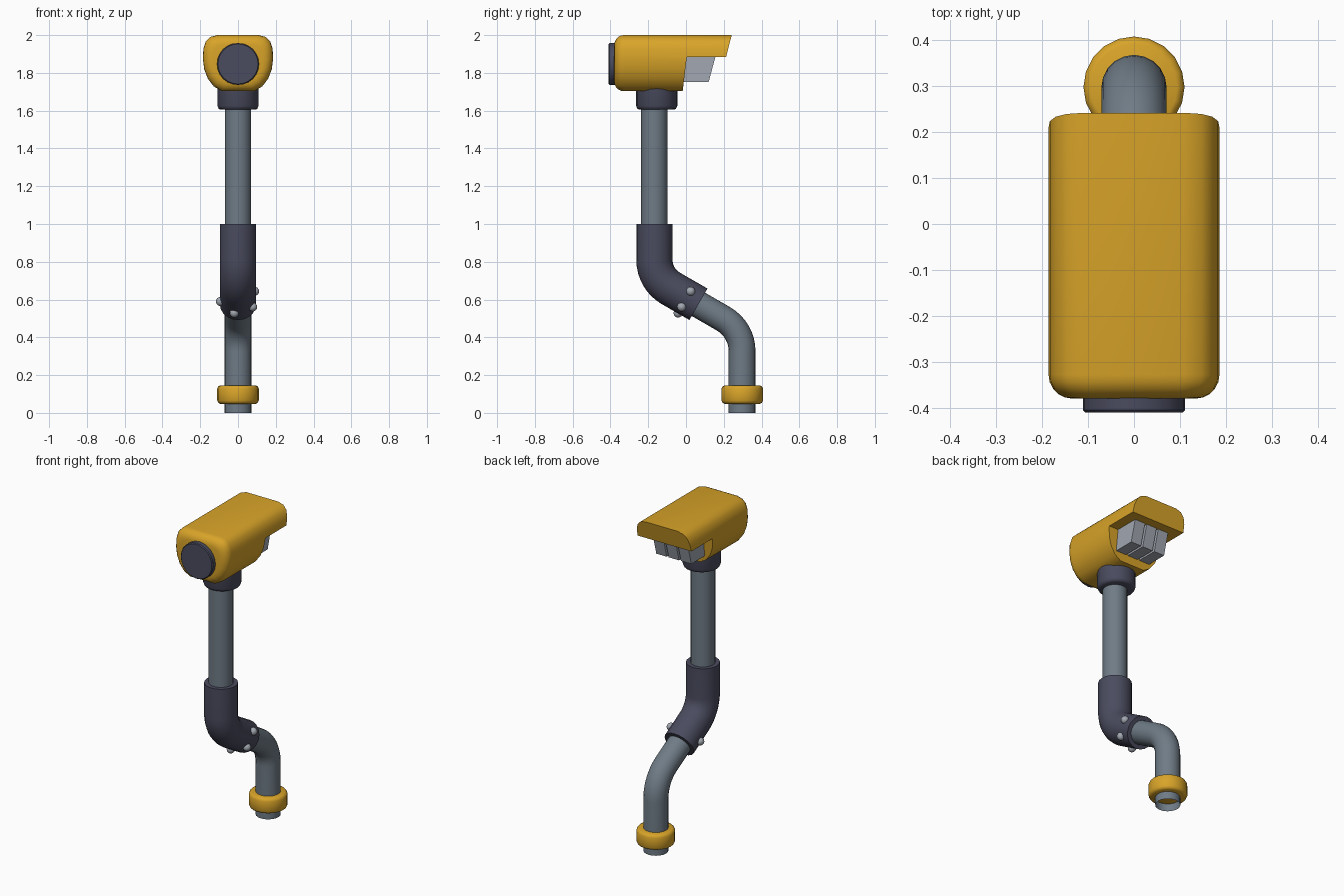
import bpy, bmesh, math
from mathutils import Vector

if "Cube" in bpy.data.objects:
    bpy.data.objects.remove(bpy.data.objects["Cube"])


def material(name, rgb):
    m = bpy.data.materials.new(name)
    m.diffuse_color = (*rgb, 1)
    m.use_nodes = True
    m.node_tree.nodes["Principled BSDF"].inputs["Base Color"].default_value = m.diffuse_color
    return m


YELLOW = material("yellow paint", (0.69, 0.37, 0.022))
DARK = material("dark slate", (0.068, 0.070, 0.112))
STEEL = material("blue grey steel", (0.16, 0.20, 0.24))
LIGHT = material("light grey", (0.36, 0.39, 0.44))


def finish(bm, name, mat, smooth=True):
    bmesh.ops.recalc_face_normals(bm, faces=bm.faces)
    me = bpy.data.meshes.new(name)
    bm.to_mesh(me)
    bm.free()
    ob = bpy.data.objects.new(name, me)
    bpy.context.collection.objects.link(ob)
    me.materials.append(mat)
    if smooth:
        smooth_object(ob)
    return ob


def smooth_object(ob):
    bpy.ops.object.select_all(action='DESELECT')
    bpy.context.view_layer.objects.active = ob
    ob.select_set(True)
    bpy.ops.object.shade_smooth_by_angle(angle=math.radians(40))


def skin(bm, rings, cap_start=True, cap_end=True):
    """Bridge closed rings of points and cap the ends."""
    vs = [[bm.verts.new(p) for p in r] for r in rings]
    n = len(vs[0])
    for a, b in zip(vs, vs[1:]):
        for i in range(n):
            j = (i + 1) % n
            bm.faces.new((a[i], a[j], b[j], b[i]))
    if cap_start:
        bm.faces.new(vs[0])
    if cap_end:
        bm.faces.new(vs[-1])


def sweep(name, pts, mat, cap_start=True, sides=20):
    """Round section swept along (y, z, radius) points in the x = 0 plane."""
    bm = bmesh.new()
    P = [Vector((0, y, z)) for y, z, r in pts]
    rings = []
    for k, (y, z, r) in enumerate(pts):
        t = (P[min(k + 1, len(P) - 1)] - P[max(k - 1, 0)]).normalized()
        u, v = Vector((1, 0, 0)), t.cross(Vector((1, 0, 0)))
        rings.append([P[k] + r * (math.cos(a) * u + math.sin(a) * v)
                      for a in (2 * math.pi * i / sides for i in range(sides))])
    skin(bm, rings, cap_start)
    return finish(bm, name, mat)


def bent(a, corner, b, trim, r, steps=8):
    """Path a - corner - b with a rounded corner."""
    a, c, b = Vector(a), Vector(corner), Vector(b)
    d1, d2 = (a - c).normalized(), (b - c).normalized()
    half = d1.angle(d2) / 2
    R = trim * math.tan(half)
    o = c + (d1 + d2).normalized() * trim / math.cos(half)
    s, e = (c + d1 * trim - o) / R, (c + d2 * trim - o) / R
    w = s.angle(e)
    arc = [o + R * (s * math.sin(w * (1 - i / steps)) + e * math.sin(w * i / steps)) / math.sin(w)
           for i in range(steps + 1)]
    return [(p.x, p.y, r) for p in [a, *arc, b]]


# Pipes, bent sleeve and collars
sweep("lower_pipe", bent((0.297, 0), (0.297, 0.441), (0.0, 0.6125), 0.115, 0.071), STEEL, False)
sweep("upper_pipe", [(-0.167, 0.9, 0.07), (-0.167, 1.72, 0.07)], STEEL)
sweep("bent_sleeve", bent((-0.167, 1.0), (-0.167, 0.709), (0.066, 0.575), 0.1, 0.096), DARK)
sweep("base_ring", [(0.298, 0.048, 0.094), (0.298, 0.053, 0.104), (0.298, 0.065, 0.11),
                    (0.298, 0.128, 0.11), (0.298, 0.14, 0.104), (0.298, 0.145, 0.094)], YELLOW)
sweep("neck_collar", [(-0.155, 1.605, 0.092), (-0.155, 1.61, 0.102), (-0.155, 1.625, 0.109),
                      (-0.155, 1.78, 0.109)], DARK)

# Rivets around the lower end of the sleeve
for i, deg in enumerate((24, -36, -102, -166)):
    a = math.radians(deg)
    s = 0.096 * math.sin(a)
    bm = bmesh.new()
    bmesh.ops.create_uvsphere(bm, u_segments=12, v_segments=8, radius=0.024)
    bmesh.ops.translate(bm, verts=bm.verts,
                        vec=(0.096 * math.cos(a), 0.005 + 0.5 * s, 0.61 + 0.866 * s))
    finish(bm, f"rivet_{i + 1}", LIGHT)

# Head: rounded section extruded along y with a rounded front edge
half = [(0.11, 2.0), (0.147, 1.99), (0.170, 1.968), (0.183, 1.93), (0.186, 1.875),
        (0.179, 1.82), (0.160, 1.77), (0.128, 1.728), (0.085, 1.703)]
section = half + [(-x, z) for x, z in reversed(half)]


def head_ring(y, inset):
    sx, sz = 1 - inset / 0.186, 1 - inset / 0.15
    return [(x * sx, y, 1.85 + (z - 1.85) * sz) for x, z in section]


bm = bmesh.new()
R = 0.052
arc = [math.pi / 2 * i / 5 for i in range(6)]
skin(bm, [head_ring(-0.38 + R * (1 - math.sin(a)), R * (1 - math.cos(a)))
          for a in reversed(arc)] + [head_ring(0.3, 0)])
head = finish(bm, "head_housing", YELLOW, False)

# Cut the slanted hood and the recess under it
outline = [(0.004, 1.883), (0.212, 1.883), (0.247, 2.02), (0.5, 2.02), (0.5, 1.6), (-0.030, 1.6)]
bm = bmesh.new()
skin(bm, [[(x, y, z) for y, z in outline] for x in (-0.4, 0.4)])
cutter = finish(bm, "hood_cutter", YELLOW, False)
cutter.hide_render = True
mod = head.modifiers.new("hood_cut", 'BOOLEAN')
mod.operation, mod.solver, mod.object = 'DIFFERENCE', 'EXACT', cutter
bpy.context.view_layer.objects.active = head
bpy.ops.object.modifier_apply(modifier=mod.name)
bpy.data.objects.remove(cutter)
smooth_object(head)

# Front disc
sweep("front_disc", [(-0.36, 1.847, 0.111), (-0.405, 1.847, 0.111), (-0.41, 1.847, 0.106)], DARK, sides=24)

# Three slanted blocks under the hood
for i in (-1, 0, 1):
    bm = bmesh.new()
    side = [(-0.02, 1.89), (0.157, 1.89), (0.12, 1.752), (-0.02, 1.752)]
    skin(bm, [[(i * 0.085 + dx, y, z) for y, z in side] for dx in (-0.036, 0.036)])
    finish(bm, f"lens_block_{i + 2}", LIGHT, False)
